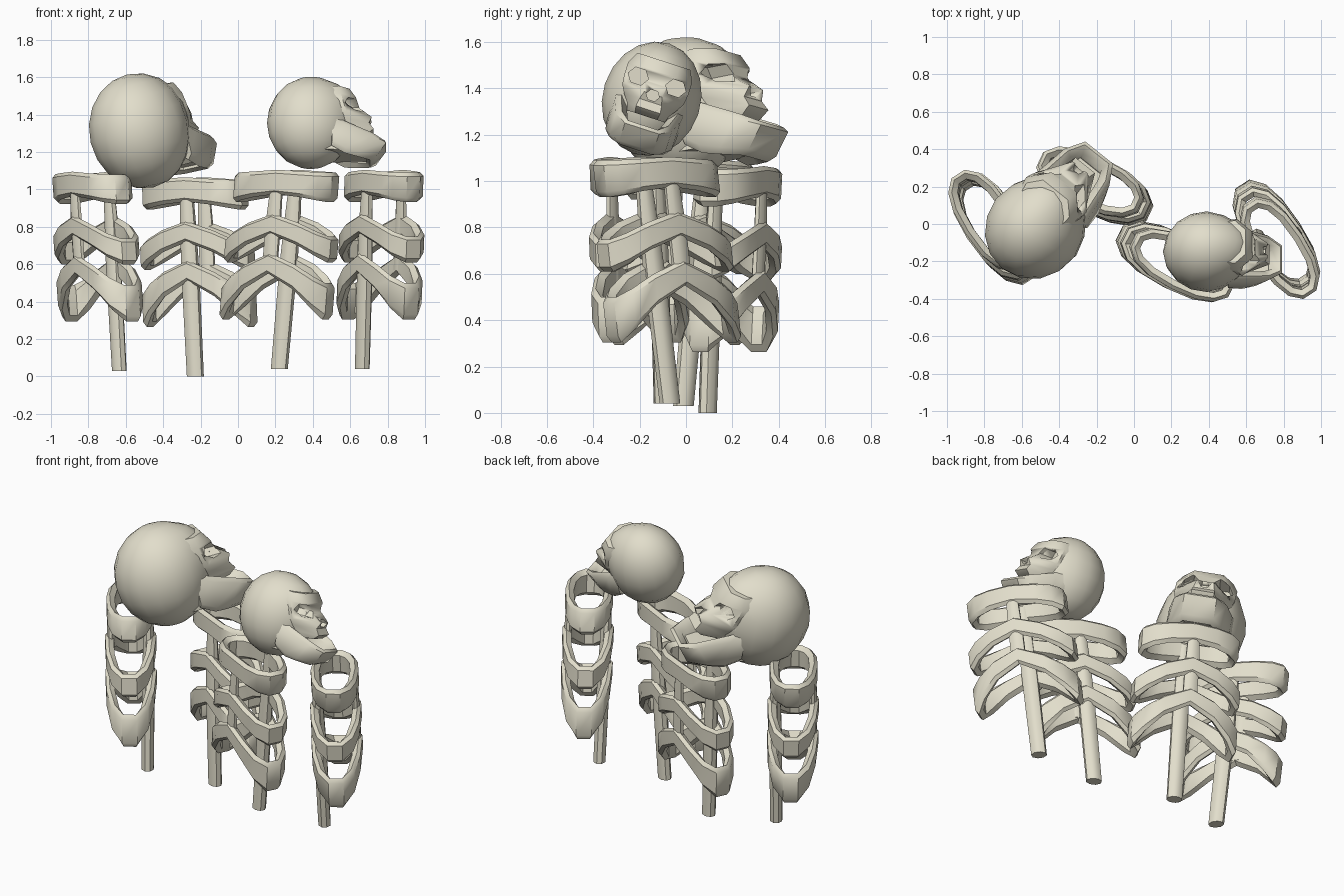
import bpy, bmesh
from math import radians, cos, sin, pi
from mathutils import Matrix, Vector

if "Cube" in bpy.data.objects:
    bpy.data.objects.remove(bpy.data.objects["Cube"])

bone = bpy.data.materials.new("bone")
bone.diffuse_color = (.76, .73, .60, 1)
bone.use_nodes = True
bone.node_tree.nodes["Principled BSDF"].inputs["Base Color"].default_value = bone.diffuse_color


def finish(bm, name, M, angle=40):
    bmesh.ops.recalc_face_normals(bm, faces=bm.faces)
    bm.transform(M)
    me = bpy.data.meshes.new(name)
    bm.to_mesh(me)
    bm.free()
    for p in me.polygons:
        p.use_smooth = True
    me.set_sharp_from_angle(angle=radians(angle))
    me.materials.append(bone)
    ob = bpy.data.objects.new(name, me)
    bpy.context.scene.collection.objects.link(ob)
    return ob


def loft(bm, loops, closed=False):
    """Skin a list of equal-length point loops."""
    rows = [[bm.verts.new(p) for p in lp] for lp in loops]
    n, k = len(rows[0]), len(rows)
    for i in range(k if closed else k - 1):
        a, b = rows[i], rows[(i + 1) % k]
        for j in range(n):
            bm.faces.new((a[j], a[(j + 1) % n], b[(j + 1) % n], b[j]))
    if not closed:
        bm.faces.new(rows[0])
        bm.faces.new(rows[-1])


def band(bm, path, heights, t, closed):
    """Sweep an upright six-sided strip along a path."""
    n, loops = len(path), []
    for i, p in enumerate(path):
        a = path[(i - 1) % n] if closed else path[max(i - 1, 0)]
        b = path[(i + 1) % n] if closed else path[min(i + 1, n - 1)]
        d = b - a
        out = Vector((d.y, -d.x, 0)).normalized()
        h = heights[i]
        loops.append([p + out * (o * t) + Vector((0, 0, v * h)) for o, v in
                      ((1, .36), (.2, .5), (-1, .34), (-1, -.34), (.2, -.5), (1, -.36))])
    loft(bm, loops, closed)


def ribcage(name, x, y, z, yaw, lean_x, lean_y):
    shear = Matrix(((1, 0, lean_x, -.5 * lean_x), (0, 1, lean_y, -.5 * lean_y),
                    (0, 0, 1, 0), (0, 0, 0, 1)))
    M = Matrix.Translation((x, y, z)) @ shear @ Matrix.Rotation(radians(yaw), 4, 'Z')
    # three drooping rib loops: half width, half depth, middle z, droop, curve, heights
    for label, a, b, zc, drop, curve, h0, h1 in (
            ("top_rib", .275, .115, 1.0, .03, 1.3, .13, .16),
            ("middle_rib", .30, .125, .775, .14, 1.4, .11, .14),
            ("lower_rib", .30, .125, .565, .21, 1.5, .11, .20)):
        path, hs = [], []
        for i in range(14):
            c, s = cos(2 * pi * i / 14 + pi / 2), sin(2 * pi * i / 14 + pi / 2)
            X = a * abs(c) ** .85 * (1 if c > 0 else -1)
            Y = b * abs(s) ** .85 * (1 if s > 0 else -1)
            u = abs(X) / a
            path.append(Vector((X, Y, zc - drop * u ** curve)))
            hs.append(h0 + (h1 - h0) * u ** 2)
        bm = bmesh.new()
        band(bm, path, hs, .025, True)
        finish(bm, f"{name}_{label}", M)
    # spine and breastbone: z, y, half width, half depth
    for label, rows in (("spine", ((0, -.09, .047, .038), (.55, -.10, .05, .04),
                                   (.8, -.105, .045, .034), (1.03, -.105, .034, .026))),
                        ("breastbone", ((.53, .118, .045, .024), (.78, .118, .045, .024),
                                        (1.02, .112, .034, .02)))):
        bm = bmesh.new()
        loft(bm, [[(rx * cos(pi * j / 4 + pi / 8), yy + ry * sin(pi * j / 4 + pi / 8), zz)
                   for j in range(8)] for zz, yy, rx, ry in rows])
        finish(bm, f"{name}_{label}", M, 50)


ribcage("cage_far_left", -.745, -.02, .03, 123, -.07, .08)
ribcage("cage_mid_left", -.21, .2, 0, -25, -.04, .05)
ribcage("cage_mid_right", .22, -.2, .04, 153, .08, -.04)
ribcage("cage_far_right", .76, -.075, .04, -57, .04, -.11)


def skull(name, loc, scale, yaw, pitch, roll):
    M = (Matrix.Translation(loc) @ Matrix.Rotation(radians(yaw), 4, 'Z')
         @ Matrix.Rotation(radians(-pitch), 4, 'Y')
         @ Matrix.Rotation(radians(roll), 4, 'X') @ Matrix.Scale(scale, 4))
    # braincase, fuller at the upper front for the forehead
    bm = bmesh.new()
    bmesh.ops.create_uvsphere(bm, u_segments=16, v_segments=10, radius=1)
    for v in bm.verts:
        c = v.co.copy()
        bulge = 1 + .32 * max(c.x, 0) * max(c.z, 0)
        v.co = Vector((c.x * .235 * bulge, c.y * (.212 - .02 * max(c.x, 0)), c.z * .25 - .01))
    cranium = finish(bm, name + "_cranium", M, 60)

    # upper face: z, front x, front half width, cheek x, cheek half width
    bm = bmesh.new()
    loops = []
    for z, xf, wf, xc, wc in ((.16, .205, .07, .15, .12), (.11, .24, .075, .16, .145),
                              (.055, .262, .05, .175, .145), (.01, .325, .04, .19, .14),
                              (-.025, .31, .05, .20, .12), (-.06, .335, .055, .22, .095),
                              (-.09, .30, .05, .21, .085)):
        loops.append([(.06, -wc * .9, z), (xc, -wc, z), (xf, -wf, z),
                      (xf, wf, z), (xc, wc, z), (.06, wc * .9, z)])
    loft(bm, loops)
    face = finish(bm, name + "_face", M, 50)

    # lower jaw, a horseshoe with upright back ends and a jutting chin
    side = [(.11, .128, -.09, .18), (.18, .122, -.13, .18), (.28, .10, -.165, .13),
            (.36, .065, -.185, .11)]
    pts = [(x, -y, z, h) for x, y, z, h in side] + [(x, y, z, h) for x, y, z, h in side[::-1]]
    bm = bmesh.new()
    band(bm, [Vector(p[:3]) for p in pts], [p[3] for p in pts], .028, False)
    for v in bm.verts:
        if v.co.x > .25:
            v.co.x += (v.co.z + .17) * .7
    finish(bm, name + "_jaw", M, 50)

    # skull base and chin floor between the jaw sides
    bm = bmesh.new()
    loft(bm, [[(x, -w, z - .025), (x, w, z - .025), (x, w, z + .025), (x, -w, z + .025)]
              for x, w, z in ((.02, .12, -.17), (.18, .11, -.17), (.33, .06, -.19))])
    finish(bm, name + "_base", M, 30)

    # eye sockets and nose opening
    for label, y, z, r, x0 in (("left_socket", .085, .065, .046, .16),
                               ("right_socket", -.085, .065, .046, .16),
                               ("nose_opening", 0, .005, .03, .27)):
        bm = bmesh.new()
        loft(bm, [[(x, y + r * cos(pi * j / 3), z + r * .85 * sin(pi * j / 3))
                   for j in range(6)] for x in (x0, .45)])
        cut = finish(bm, f"{name}_{label}_cutter", M)
        cut.hide_render = True
        cut.hide_viewport = True
        for ob in (cranium, face):
            m = ob.modifiers.new(label, 'BOOLEAN')
            m.operation, m.solver, m.object = 'DIFFERENCE', 'EXACT', cut


skull("left_skull", (-.525, -.015, 1.325), 1.24, 53, 9, -10)
skull("right_skull", (.39, -.145, 1.365), 1.0, 0, 0, -18)
